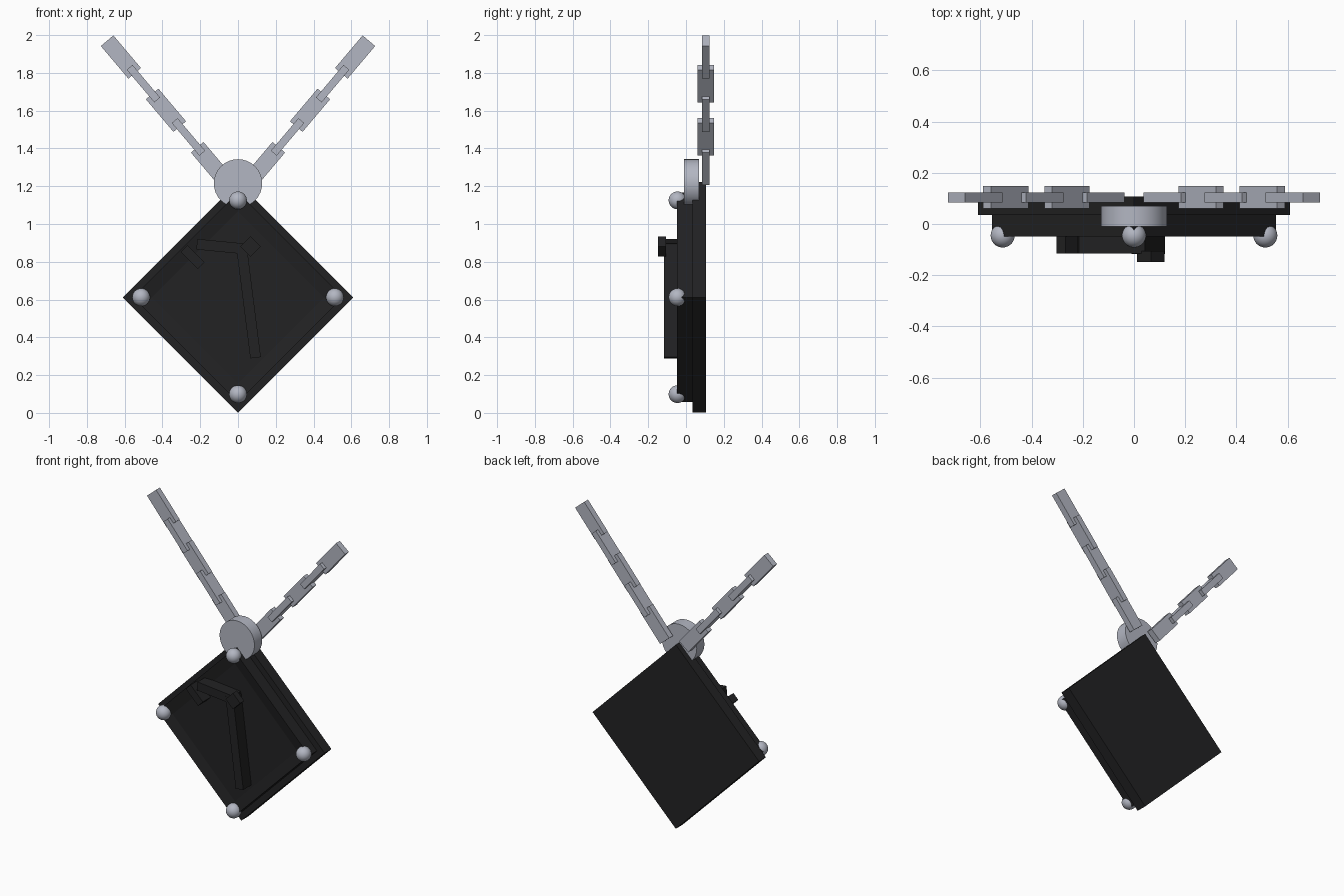
import bpy, bmesh, math
from mathutils import Vector

if "Cube" in bpy.data.objects:
    bpy.data.objects.remove(bpy.data.objects["Cube"])


def material(name, rgb):
    m = bpy.data.materials.new(name)
    m.diffuse_color = (*rgb, 1)
    m.use_nodes = True
    m.node_tree.nodes["Principled BSDF"].inputs["Base Color"].default_value = m.diffuse_color
    return m


BLACK = material("black", (0.016, 0.016, 0.017))
SILVER = material("silver", (0.45, 0.47, 0.54))
CZ = 0.612  # height of the diamond centre


def finish(obj, name, mat):
    obj.name = name
    obj.data.name = name
    obj.data.materials.append(mat)
    return obj


def box(name, centre, size, angle, mat):
    """Box turned about the y axis; applied to its mesh."""
    bpy.ops.mesh.primitive_cube_add(size=1, location=centre, rotation=(0, angle, 0))
    obj = bpy.context.object
    obj.scale = size
    bpy.ops.object.transform_apply(location=False, rotation=False, scale=True)
    return finish(obj, name, mat)


def bar(name, a, b, width, y0, y1, mat):
    """Bar between two (x, z) points."""
    d = Vector(b) - Vector(a)
    mid = (Vector(a) + Vector(b)) / 2
    return box(name, (mid.x, (y0 + y1) / 2, mid.y), (d.length, y1 - y0, width),
               math.atan2(-d.y, d.x), mat)


def diamond(name, half, y0, y1):
    side = half * math.sqrt(2)
    return box(name, (0, (y0 + y1) / 2, CZ), (side, y1 - y0, side), math.pi / 4, BLACK)


# Pendant: back plate and front slab with a rimmed, recessed face
diamond("back_plate", 0.61, 0.035, 0.107)
slab = diamond("front_slab", 0.555, -0.048, 0.037)
bm = bmesh.new()
bm.from_mesh(slab.data)
bm.faces.ensure_lookup_table()
front = min(bm.faces, key=lambda f: f.calc_center_median().y)
bmesh.ops.inset_region(bm, faces=[front], thickness=0.07, use_even_offset=True)
bmesh.ops.translate(bm, verts=front.verts, vec=(0, 0.015, 0))
bm.to_mesh(slab.data)
bm.free()

# Raised hooked emblem on the face
bar("emblem_top_bar", (-0.218, 0.893), (0.04, 0.868), 0.056, -0.116, -0.02, BLACK)
bar("emblem_stem", (0.018, 0.885), (0.093, 0.292), 0.056, -0.117, -0.02, BLACK)
bar("emblem_serif", (-0.285, 0.87), (-0.195, 0.78), 0.05, -0.115, -0.02, BLACK)
box("emblem_knob", (0.066, -0.127, 0.881), (0.076, 0.042, 0.076), math.pi / 4, BLACK)

# Corner studs
for i, (dx, dz) in enumerate([(1, 0), (-1, 0), (0, 1), (0, -1)]):
    bpy.ops.mesh.primitive_uv_sphere_add(segments=24, ring_count=16, radius=0.047,
                                         location=(dx * 0.513, -0.045, CZ + dz * 0.513))
    bpy.ops.object.shade_smooth()
    finish(bpy.context.object, f"corner_stud_{i + 1}", SILVER)

# Round bail that joins pendant and chain
bpy.ops.mesh.primitive_cylinder_add(vertices=32, radius=0.128, depth=0.08,
                                    location=(0, 0.03, 1.215), rotation=(math.pi / 2, 0, 0))
bpy.ops.object.shade_smooth_by_angle(angle=math.radians(40))
finish(bpy.context.object, "bail", SILVER)

# Two chains of five links, alternately flat and on edge
for side, label in ((1, "right"), (-1, "left")):
    for i in range(5):
        t = i / 4
        centre = (side * (0.143 + 0.477 * t), 0.104, 1.32 + 0.564 * t)
        size = (0.226, 0.04, 0.087) if i % 2 == 0 else (0.226, 0.087, 0.04)
        box(f"chain_link_{label}_{i + 1}", centre, size,
            math.atan2(-0.564, side * 0.477), SILVER)
